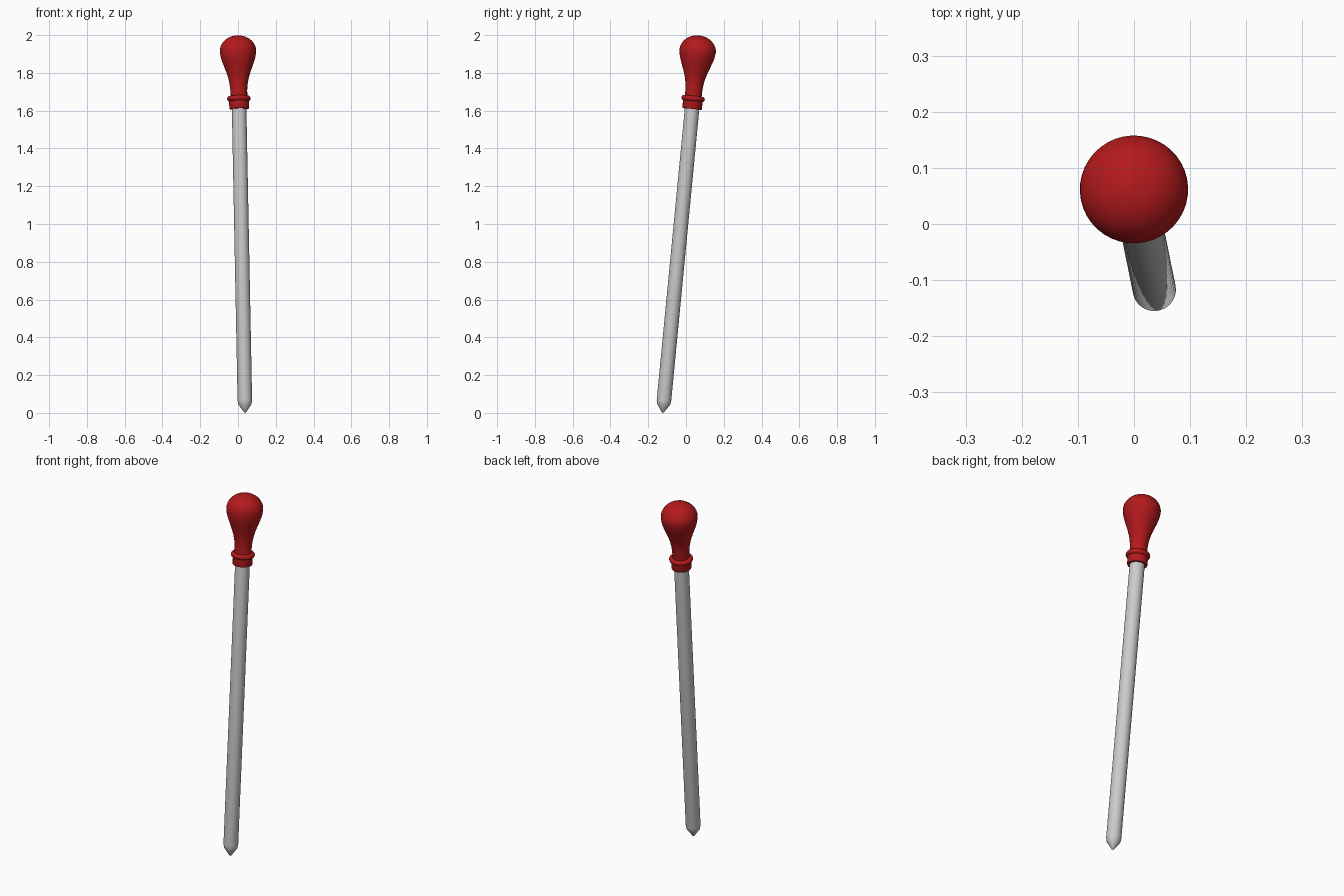
import bpy, bmesh, math
from mathutils import Vector, Matrix

if "Cube" in bpy.data.objects:
    bpy.data.objects.remove(bpy.data.objects["Cube"])

# leaning axis shared by every part, from the tip on the ground to the handle
TIP = Vector((0.0375, -0.123, 0.0))
AXIS = Vector((-0.0375, 0.1845, 1.915))
PLACE = Matrix.Translation(TIP) @ AXIS.to_track_quat('Z', 'Y').to_matrix().to_4x4()

red = bpy.data.materials.new("red")
red.diffuse_color = (0.45, 0.01, 0.012, 1)
red.use_nodes = True
red.node_tree.nodes["Principled BSDF"].inputs["Base Color"].default_value = red.diffuse_color


def lathe(name, profile, mat=None, angle=35, sides=40):
    """Revolve (radius, height) points around the leaning axis."""
    bm = bmesh.new()
    verts = [bm.verts.new((r, 0, h)) for r, h in profile]
    edges = [bm.edges.new(p) for p in zip(verts, verts[1:])]
    bmesh.ops.spin(bm, geom=verts + edges, cent=(0, 0, 0), axis=(0, 0, 1),
                   angle=math.tau, steps=sides, use_merge=True)
    bmesh.ops.remove_doubles(bm, verts=bm.verts, dist=1e-5)
    bmesh.ops.recalc_face_normals(bm, faces=bm.faces)
    bm.transform(PLACE)
    me = bpy.data.meshes.new(name)
    bm.to_mesh(me)
    bm.free()
    ob = bpy.data.objects.new(name, me)
    bpy.context.collection.objects.link(ob)
    if mat:
        me.materials.append(mat)
    bpy.ops.object.select_all(action='DESELECT')
    ob.select_set(True)
    bpy.context.view_layer.objects.active = ob
    bpy.ops.object.shade_smooth_by_angle(angle=math.radians(angle))
    return ob


# pointed rod
lathe("rod", [(0, 0), (0.006, 0.004), (0.0345, 0.045), (0.0385, 0.065),
              (0.0385, 1.64), (0, 1.64)])

# collar under the handle
lathe("collar", [(0, 1.617), (0.050, 1.617), (0.052, 1.621), (0.052, 1.665), (0, 1.665)], red)

# raised rounded ring
ring = [(0.049 + 0.0135 * math.cos(a), 1.672 + 0.014 * math.sin(a))
        for a in (math.tau * i / 16 for i in range(17))]
lathe("ring", ring, red)

# handle: slim neck swelling into a domed knob
neck = [(0, 1.66), (0.045, 1.66), (0.0445, 1.69), (0.045, 1.72), (0.048, 1.75),
        (0.054, 1.78), (0.063, 1.81), (0.074, 1.84), (0.085, 1.87), (0.0925, 1.895)]
dome = [(0.0965 * math.cos(a), 1.925 + 0.083 * math.sin(a))
        for a in (math.pi / 2 * i / 10 for i in range(10))] + [(0, 2.008)]
lathe("handle", neck + dome, red)
